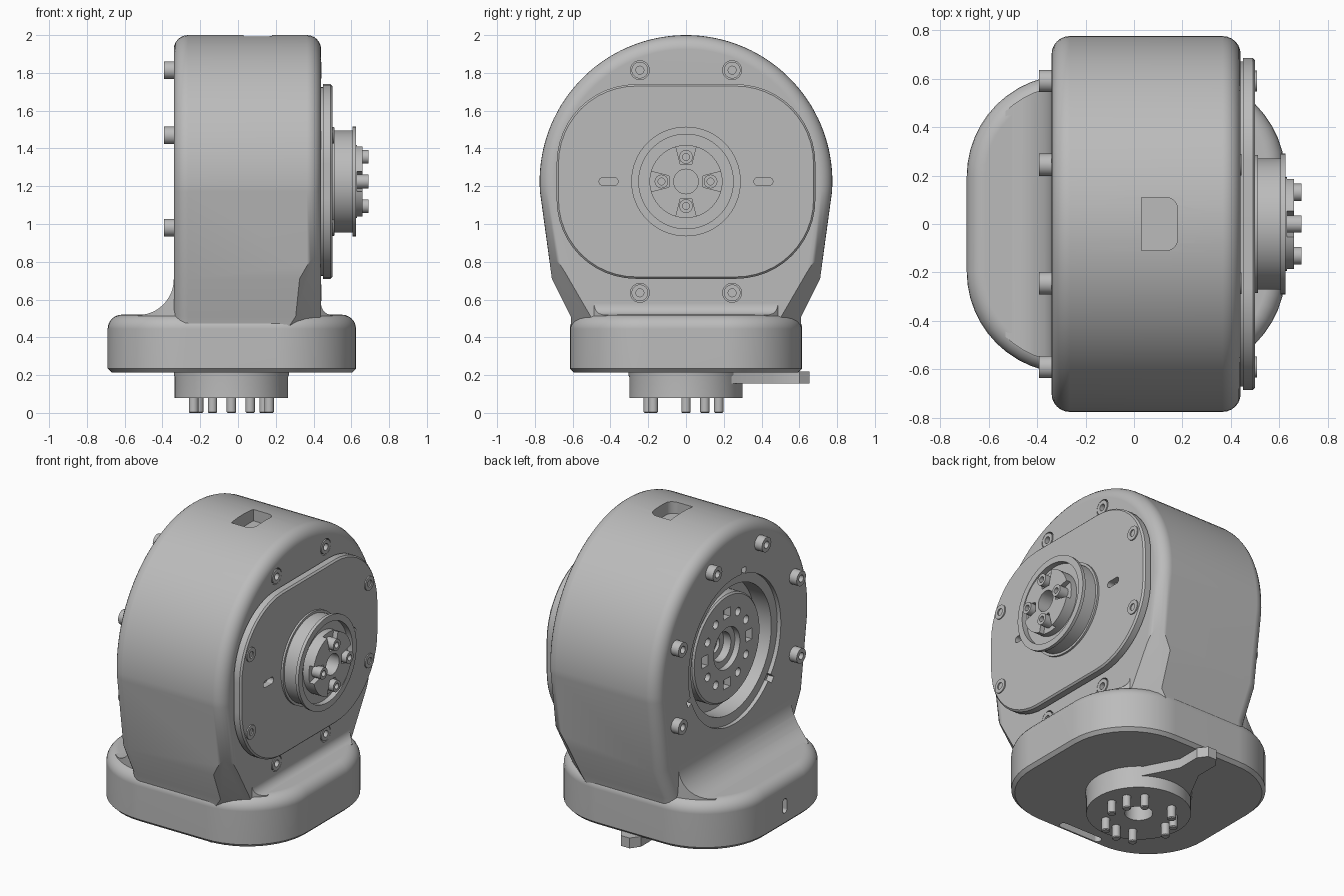
import bpy, bmesh
from math import sin, cos, pi, radians
from mathutils import Vector

if "Cube" in bpy.data.objects:
    bpy.data.objects.remove(bpy.data.objects["Cube"])

grey = bpy.data.materials.new("machined_grey")
grey.use_nodes = True
grey.diffuse_color = (0.5, 0.5, 0.5, 1)
grey.node_tree.nodes["Principled BSDF"].inputs["Base Color"].default_value = (0.5, 0.5, 0.5, 1)

MAP = {"X": lambda u, v, w: (w, u, v), "Y": lambda u, v, w: (u, w, v), "Z": lambda u, v, w: (u, v, w)}
CZ = 1.225            # height of the main axis
parts = []


def solid(name, axis, layers, rim=0, keep=True):
    """Loft equal-length outlines stacked along an axis; optionally round both rims."""
    bm = bmesh.new()
    rings = [[bm.verts.new(MAP[axis](u, v, w)) for u, v in pts] for w, pts in layers]
    n = len(rings[0])
    for a, b in zip(rings, rings[1:]):
        for i in range(n):
            bm.faces.new((a[i], a[(i + 1) % n], b[(i + 1) % n], b[i]))
    caps = [bm.faces.new(rings[0]), bm.faces.new(rings[-1])]
    bmesh.ops.recalc_face_normals(bm, faces=bm.faces)
    if rim:
        edges = list({e for f in caps for e in f.edges})
        bmesh.ops.bevel(bm, geom=edges, offset=rim, segments=6, profile=0.5, affect="EDGES")
    me = bpy.data.meshes.new(name)
    bm.to_mesh(me)
    bm.free()
    ob = bpy.data.objects.new(name, me)
    bpy.context.collection.objects.link(ob)
    if keep:
        me.materials.append(grey)
        parts.append(ob)
    return ob


def circle(u, v, r, n=24):
    return [(u + r * cos(2 * pi * i / n), v + r * sin(2 * pi * i / n)) for i in range(n)]


def lathe(name, axis, centre, profile, n=64, keep=True):
    return solid(name, axis, [(w, circle(*centre, r, n)) for w, r in profile], keep=keep)


def round_rect(u0, u1, v0, v1, r, inset=0, n=12):
    pts = []
    for k, (u, v) in enumerate([(u1 - r, v1 - r), (u0 + r, v1 - r), (u0 + r, v0 + r), (u1 - r, v0 + r)]):
        for i in range(n + 1):
            t = (k + i / n) * pi / 2
            pts.append((u + (r - inset) * cos(t), v + (r - inset) * sin(t)))
    return pts


def turned(pts, angle):
    c, s = cos(angle), sin(angle)
    return [(c * u - s * v, CZ + s * u + c * v) for u, v in pts]


def cut(target, *cutters, mode="DIFFERENCE"):
    for c in cutters:
        c.hide_render = True
        m = target.modifiers.new("cut", "BOOLEAN")
        m.operation, m.solver, m.object = mode, "EXACT", c
        bpy.context.view_layer.update()
        dg = bpy.context.evaluated_depsgraph_get()
        me = bpy.data.meshes.new_from_object(target.evaluated_get(dg))
        target.modifiers.clear()
        target.data = me
        bpy.data.objects.remove(c)


def prism(axis, pts, a, b):
    return solid("cutter", axis, [(a, pts), (b, pts)], keep=False)


# Main housing: round top, tapered sides, rounded rims
arc = [(0.775 * cos(t), CZ + 0.775 * sin(t)) for t in [radians(-4 + 188 * i / 64) for i in range(65)]]
outline = [(0.6, 0.3), (0.61, 0.51), (0.71, 0.71)] + arc + [(-0.71, 0.71), (-0.61, 0.51), (-0.6, 0.3)]
housing = solid("housing", "X", [(-0.34, outline), (0.44, outline)], rim=0.075)

# Shave the lower corners on the output side so they run into the base
bm = bmesh.new()
bm.from_mesh(housing.data)
for s in (-1, 1):
    a, b, c = Vector((0.44, s * 0.76, 0.95)), Vector((0.3, s * 0.62, 0.52)), Vector((0.44, s * 0.51, 0.52))
    no = (b - a).cross(c - a).normalized()
    no = no if no.x > 0 else -no
    res = bmesh.ops.bisect_plane(bm, geom=bm.verts[:] + bm.edges[:] + bm.faces[:], plane_co=a,
                                 plane_no=no, clear_outer=True)
    bmesh.ops.holes_fill(bm, edges=[e for e in res["geom_cut"] if isinstance(e, bmesh.types.BMEdge)])
bmesh.ops.recalc_face_normals(bm, faces=bm.faces)
bm.to_mesh(housing.data)
bm.free()

# Recess on the back of the housing, with three notches, and a window on top
cut(housing, lathe("cutter", "X", (0, CZ), [(-0.5, 0.46), (-0.18, 0.46)], keep=False))
for k in range(3):
    notch = turned([(0.44, -0.02), (0.5, -0.02), (0.5, 0.02), (0.44, 0.02)], radians(101 + 120 * k))
    cut(housing, prism("X", notch, -0.4, -0.3))
window = [(max(u, 0.03), v) for u, v in round_rect(-0.1, 0.18, -0.11, 0.11, 0.05)]
window = [p for i, p in enumerate(window) if p != window[i - 1]]
window = [p for p in window if p[0] > 0.03] + [(0.03, 0.11), (0.03, -0.11)]
half = len(window) // 2 - 1
window = window[:half] + window[-2:] + window[half:-2]
cut(housing, prism("Z", window, 1.92, 2.1))

# Base with rounded top edge and small bottom chamfer
foot = lambda inset: round_rect(-0.69, 0.625, -0.615, 0.615, 0.42, inset)
layers = [(0.215, foot(0.02)), (0.235, foot(0))]
layers += [(0.445 + 0.075 * sin(t), foot(0.075 * (1 - cos(t)))) for t in [pi / 12 * i for i in range(7)]]
base = solid("base", "Z", layers)
cut(base, prism("Z", round_rect(-0.22, 0.08, -0.585, -0.535, 0.024), 0.1, 0.26),
    prism("X", round_rect(-0.02, 0.02, 0.295, 0.385, 0.019), -0.8, -0.65))

# Concave fillets joining base and housing
for name, x, r, d in (("rear_fillet", -0.34, 0.19, -1), ("output_fillet", 0.44, 0.06, 1)):
    curve = [(x + d * r * (1 - sin(t)), 0.518 + r * (1 - cos(t))) for t in [pi / 24 * i for i in range(13)]]
    curve += [(x - d * 0.06, 0.518 + r), (x - d * 0.06, 0.45), (x + d * r, 0.45)]
    fillet = solid(name, "Y", [(-0.7, curve), (0.7, curve)])
    cut(fillet, prism("Z", foot(0.045), 0.3, 1), mode="INTERSECT")

# Connector neck under the base, with locating pins and a latch tab
NX = -0.035
lathe("neck", "Z", (NX, 0), [(0.25, 0.305), (0.2, 0.305), (0.19, 0.3), (0.08, 0.3), (0.08, 0.08), (0.17, 0.08)])
for k in (0, 1, 2, 4, 5, 6, 8, 9, 10):
    t = k * pi / 6
    lathe("pin", "Z", (NX + 0.2 * cos(t), 0.2 * sin(t)), [(0.1, 0.025), (0.005, 0.025), (0, 0.02)], 16)
arm = [(NX - 0.2, 0.2), (NX + 0.2, 0.2), (NX + 0.07, 0.45), (NX + 0.07, 0.6),
       (NX + 0.03, 0.655), (NX - 0.03, 0.655), (NX - 0.07, 0.6), (NX - 0.07, 0.45)]
solid("latch_tab", "Z", [(0.155, arm), (0.22, arm)])

# Cover plate on the output side with two slots
plate = lambda inset: round_rect(-0.685, 0.685, 0.71, 1.74, 0.42, inset)
cover = solid("cover_plate", "X", [(0.42, plate(0.015)), (0.45, plate(0.015)), (0.45, plate(0)),
                                   (0.49, plate(0)), (0.5, plate(0.01))])
for s in (-1, 1):
    cut(cover, prism("X", round_rect(s * 0.41 - 0.05, s * 0.41 + 0.05, CZ - 0.02, CZ + 0.02, 0.019), 0.46, 0.6))

# Output hub with lip, inner boss, pockets and bolts
hub = lathe("output_hub", "X", (0, CZ), [
    (0.49, 0.285), (0.512, 0.285), (0.512, 0.27), (0.605, 0.27), (0.605, 0.29), (0.625, 0.29),
    (0.625, 0.25), (0.59, 0.25), (0.59, 0.193), (0.66, 0.193), (0.66, 0.065), (0.52, 0.065)])
for k in range(4):
    a = k * pi / 2
    cut(hub, prism("X", turned([(0.09, -0.03), (0.21, -0.06), (0.21, 0.06), (0.09, 0.03)], a), 0.63, 0.7))
    lathe("hub_bolt", "X", (0.13 * cos(a), CZ + 0.13 * sin(a)),
          [(0.62, 0.036), (0.69, 0.036), (0.69, 0.018), (0.66, 0.018)])

# Housing screws on both faces
for k in range(8):
    a = radians(22.5 + 45 * k)
    y, z = 0.638 * cos(a), CZ + 0.638 * sin(a)
    top = 0.507 if abs(y) > 0.4 else 0.443
    if top < 0.5:
        cut(housing, lathe("cutter", "X", (y, z), [(0.4, 0.05), (0.5, 0.05)], 32, keep=False))
    lathe("output_screw", "X", (y, z), [(0.39, 0.044), (top, 0.044), (top, 0.021), (top - 0.03, 0.021)], 32)
    if z > 0.7:
        lathe("rear_screw", "X", (y, z), [(-0.3, 0.046), (-0.392, 0.046), (-0.392, 0.022), (-0.36, 0.022)], 32)

# Rear bearing: shelf, groove and recessed flange with a ring of holes
rear = lathe("rear_flange", "X", (0, CZ), [
    (-0.16, 0.465), (-0.315, 0.46), (-0.315, 0.4), (-0.2, 0.4), (-0.2, 0.335), (-0.275, 0.335),
    (-0.285, 0.325), (-0.285, 0.13), (-0.25, 0.13), (-0.25, 0.09), (-0.2, 0.09), (-0.2, 0.05), (-0.17, 0.05)])
for k in range(12):
    a = k * pi / 6
    if k % 3:
        hole = circle(0.22 * cos(a), CZ + 0.22 * sin(a), 0.026, 16)
    else:
        hole = turned([(0.19, -0.035), (0.25, -0.035), (0.25, 0.035), (0.19, 0.035)], a)
    cut(rear, prism("X", hole, -0.35, -0.24))

# Smooth shading with sharp edges kept
for ob in parts:
    bpy.ops.object.select_all(action="DESELECT")
    ob.select_set(True)
    bpy.context.view_layer.objects.active = ob
    bpy.ops.object.shade_smooth_by_angle(angle=radians(30))
    ob.modifiers.new("weighted_normals", "WEIGHTED_NORMAL").keep_sharp = True
